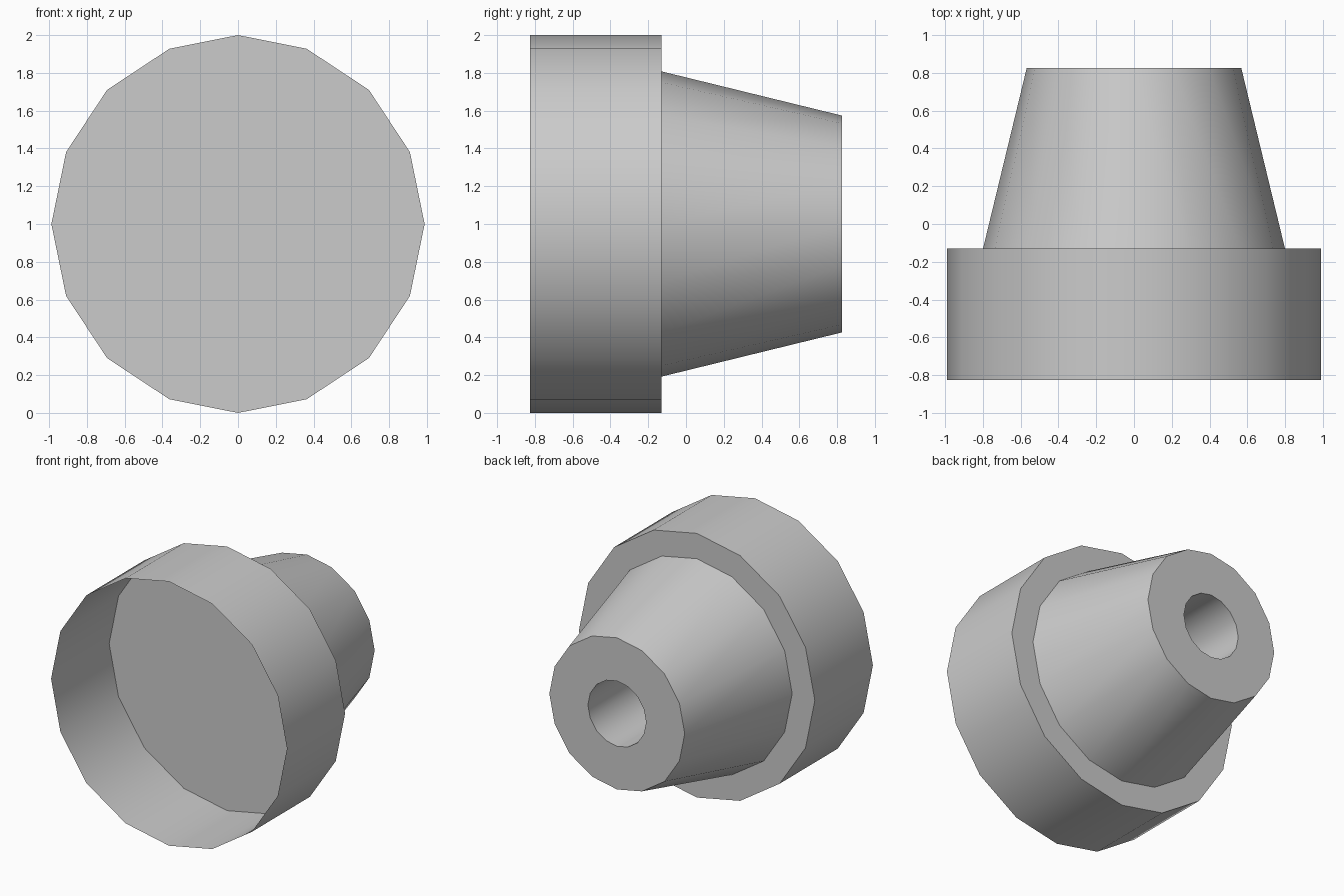
import bpy, bmesh, math

if "Cube" in bpy.data.objects:
    bpy.data.objects.remove(bpy.data.objects["Cube"])

# Slightly irregular 16-sided outline: one quadrant, mirrored to a full loop
QUAD = [(0, 1), (0.363, 0.928), (0.693, 0.71), (0.91, 0.381), (0.988, 0)]
half = QUAD + [(x, -z) for x, z in QUAD[-2::-1]]
OUTLINE = half + [(-x, z) for x, z in half[-2:0:-1]]


def loft(name, profile, cap_end=False):
    """Sweep the outline through (radius, y) rings along the y axis."""
    bm = bmesh.new()
    rings = [[bm.verts.new((x * r, y, 1 + z * r)) for x, z in OUTLINE]
             for r, y in profile]
    n = len(OUTLINE)
    for a, b in zip(rings, rings[1:]):
        for i in range(n):
            j = (i + 1) % n
            bm.faces.new((a[j], a[i], b[i], b[j]))
    if cap_end:
        bm.faces.new(rings[-1][::-1])
    bm.normal_update()
    # Make the first wall face away from the axis
    f = bm.faces[:][0]
    c = f.calc_center_median()
    if f.normal.x * c.x + f.normal.z * (c.z - 1) < 0:
        bmesh.ops.reverse_faces(bm, faces=bm.faces[:])
    mesh = bpy.data.meshes.new(name)
    bm.to_mesh(mesh)
    bm.free()
    obj = bpy.data.objects.new(name, mesh)
    bpy.context.collection.objects.link(obj)
    bpy.context.view_layer.objects.active = obj
    obj.select_set(True)
    bpy.ops.object.shade_smooth_by_angle(angle=math.radians(35))
    obj.select_set(False)
    return obj


# Thin-walled open cup with a flat back plate
loft("cup", [(1, -0.825), (1, -0.13)], cap_end=True)

# Tapered neck with flat end and straight bore down to the plate
loft("tapered_neck", [(0.808, -0.13), (0.574, 0.825),
                      (0.247, 0.825), (0.247, -0.13)])
